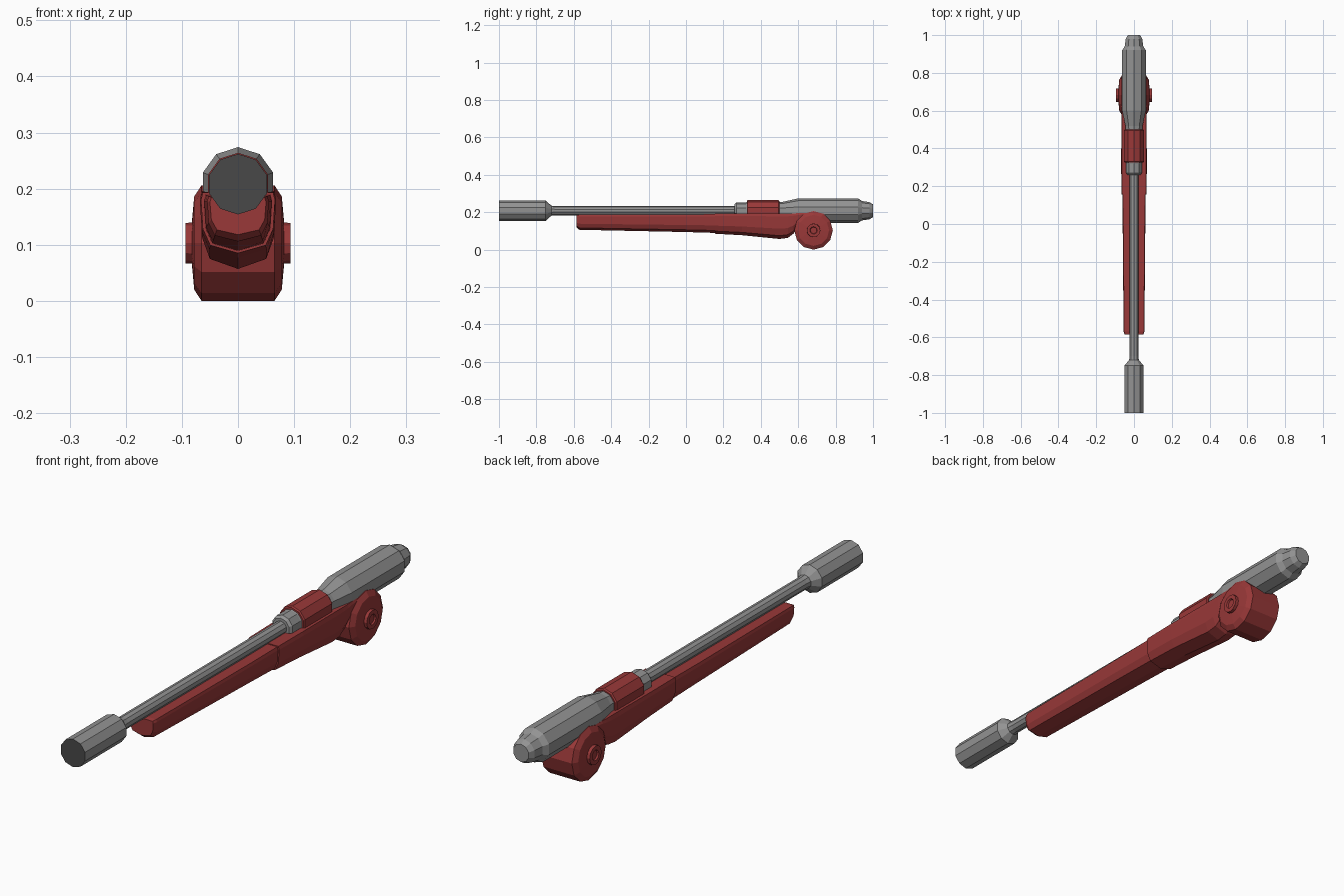
import bpy
import bmesh
from math import sin, cos, pi
from mathutils import Vector

if "Cube" in bpy.data.objects:
    bpy.data.objects.remove(bpy.data.objects["Cube"])


def material(name, r, g, b):
    mat = bpy.data.materials.new(name)
    mat.diffuse_color = (r, g, b, 1)
    mat.use_nodes = True
    mat.node_tree.nodes["Principled BSDF"].inputs["Base Color"].default_value = mat.diffuse_color
    return mat


red = material("dark_red", 0.32, 0.04, 0.04)
steel = material("steel", 0.29, 0.29, 0.29)
dark = material("dark_steel", 0.065, 0.065, 0.065)


def skin(name, rings, mat):
    """Bridge a row of equal-length closed rings and cap both ends."""
    bm = bmesh.new()
    rows = [[bm.verts.new(p) for p in ring] for ring in rings]
    n = len(rows[0])
    for a, b in zip(rows, rows[1:]):
        for i in range(n):
            j = (i + 1) % n
            bm.faces.new((a[i], a[j], b[j], b[i]))
    bm.faces.new(rows[0])
    bm.faces.new(rows[-1])
    bmesh.ops.recalc_face_normals(bm, faces=bm.faces[:])
    mesh = bpy.data.meshes.new(name)
    bm.to_mesh(mesh)
    bm.free()
    obj = bpy.data.objects.new(name, mesh)
    bpy.context.collection.objects.link(obj)
    mesh.materials.append(mat)
    return obj


def lathe(name, profile, centre, axis="Y", sides=10, mat=steel):
    """Revolve (position, radius) pairs about an axis through centre."""
    rings = []
    for pos, r in profile:
        ring = []
        for i in range(sides):
            t = pi / 2 + 2 * pi * i / sides
            u, v = r * cos(t), r * sin(t)
            p = (u, pos, v) if axis == "Y" else (pos, u, v)
            ring.append(Vector(p) + Vector(centre))
        rings.append(ring)
    return skin(name, rings, mat)


def stock(name, stations):
    """Loft boat-shaped sections: (y, half width, top z, bottom z)."""
    rings = []
    for y, w, top, bot in stations:
        h = top - bot
        half = [(w * 0.95, top), (w, top - h * 0.12), (w * 0.95, bot + h * 0.4),
                (w * 0.75, bot + h * 0.13)]
        pts = half + [(0, bot)] + [(-x, z) for x, z in reversed(half)]
        rings.append([(x, y, z) for x, z in pts])
    return skin(name, rings, red)


bore = (0, 0, 0.208)

# Barrel with wide muzzle; its front face is dark
muzzle = lathe("muzzle", [(-1, 0.054), (-0.75, 0.054), (-0.72, 0.027), (-0.70, 0.025)], bore)
muzzle.data.materials.append(dark)
for face in muzzle.data.polygons:
    if face.normal.y < -0.9:
        face.material_index = 1
lathe("barrel", [(-0.72, 0.025), (0.3, 0.025)], bore)
lathe("barrel_collar", [(0.26, 0.036), (0.27, 0.044), (0.32, 0.044), (0.34, 0.05)], bore)

# Red sleeve and thick breech
lathe("breech_sleeve", [(0.325, 0.052), (0.33, 0.056), (0.495, 0.056), (0.50, 0.052)],
      bore, mat=red)
lathe("breech", [(0.49, 0.046), (0.52, 0.048), (0.6, 0.066), (0.92, 0.066),
                 (0.94, 0.052), (0.98, 0.046), (1, 0.034)], bore)

# Stock in two lengths, the rear one slightly larger
stock("fore_stock", [(-0.585, 0.05, 0.184, 0.118), (-0.57, 0.055, 0.187, 0.106),
                     (0, 0.060, 0.188, 0.094), (0.17, 0.061, 0.190, 0.089)])
stock("rear_stock", [(0.155, 0.066, 0.193, 0.085), (0.3, 0.068, 0.194, 0.077),
                     (0.5, 0.067, 0.194, 0.057), (0.545, 0.067, 0.194, 0.063),
                     (0.575, 0.067, 0.194, 0.086), (0.6, 0.067, 0.195, 0.117),
                     (0.66, 0.065, 0.196, 0.142)])

# Drum under the breech, with recessed hubs on both sides
pivot = (0, 0.682, 0.103)
lathe("drum", [(-0.082, 0.04), (-0.078, 0.083), (-0.065, 0.103),
               (0.065, 0.103), (0.078, 0.083), (0.082, 0.04)],
      pivot, "X", 12, red)
for side, s in (("right", 1), ("left", -1)):
    lathe(side + "_hub", [(s * 0.07, 0.037), (s * 0.094, 0.036),
                          (s * 0.094, 0.02), (s * 0.088, 0.017)], pivot, "X", 12, red)
